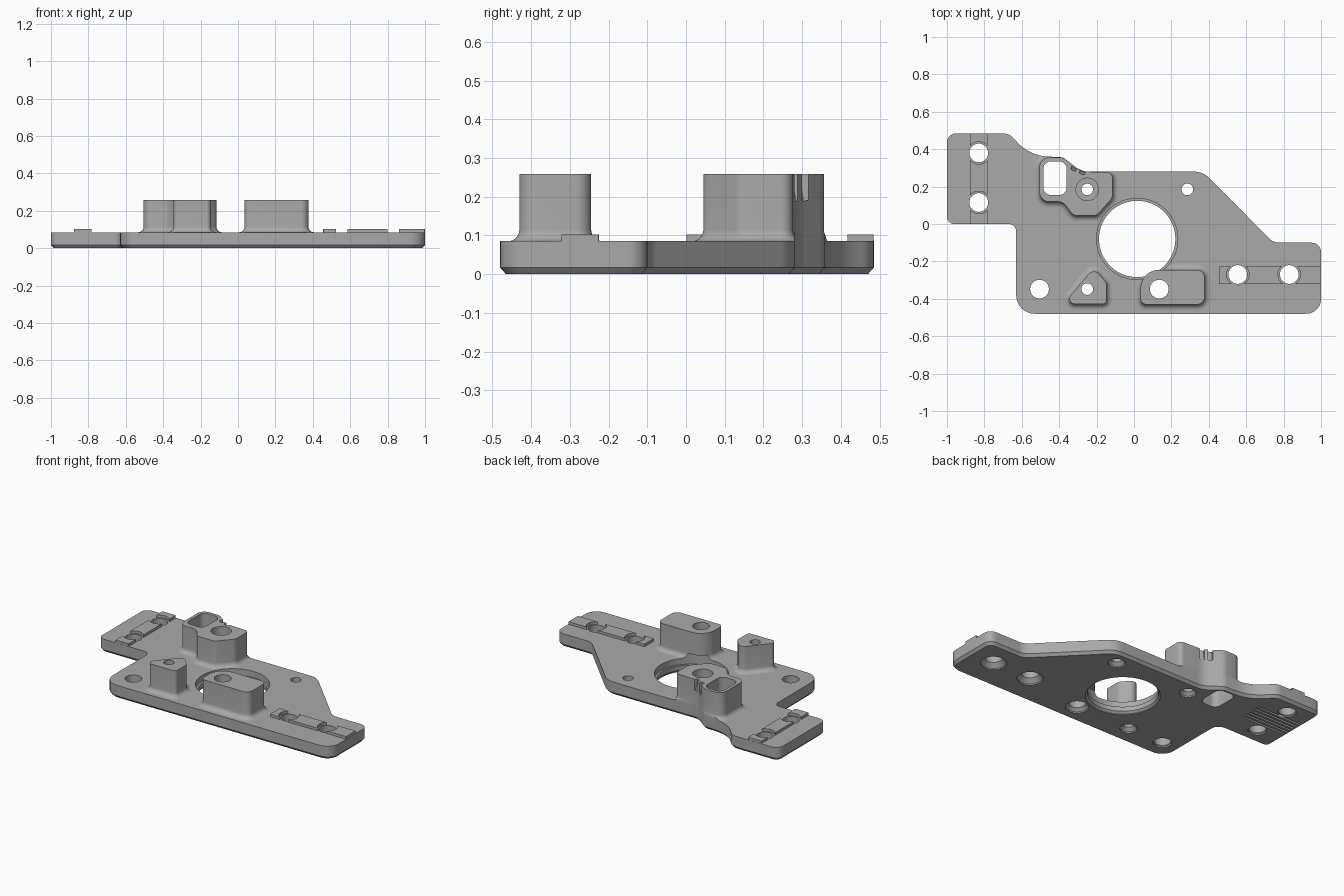
import bpy, bmesh, math
from mathutils import Vector

if "Cube" in bpy.data.objects:
    bpy.data.objects.remove(bpy.data.objects["Cube"])

grey = bpy.data.materials.new("plain grey")
grey.use_nodes = True
grey.diffuse_color = (0.4, 0.4, 0.4, 1)
grey.node_tree.nodes["Principled BSDF"].inputs["Base Color"].default_value = (0.4, 0.4, 0.4, 1)

THICK, TOP, FILLET = 0.085, 0.258, 0.03


def ring(corners, off=0.0, steps=8):
    """Rounded counter-clockwise outline from (x, y, radius) corners, grown by off."""
    pts, n = [], len(corners)
    for i, (x, y, r) in enumerate(corners):
        p = Vector((x, y))
        d1 = (p - Vector(corners[i - 1][:2])).normalized()
        d2 = (Vector(corners[(i + 1) % n][:2]) - p).normalized()
        n1, n2 = Vector((d1.y, -d1.x)), Vector((d2.y, -d2.x))
        turn = math.atan2(d1.x * d2.y - d1.y * d2.x, d1.dot(d2))
        s = 1 if turn > 0 else -1
        miter = (n1 + n2) / (1 + n1.dot(n2))
        r = max(r + s * off, 0.003)
        a0 = math.atan2(n1.y, n1.x)
        for k in range(steps + 1):
            a = a0 + turn * k / steps
            pts.append(p + miter * (off - s * r) + Vector((math.cos(a), math.sin(a))) * s * r)
    return pts


def loft(name, layers):
    """Closed solid through stacked rings [(points, z), ...]."""
    bm = bmesh.new()
    rows = [[bm.verts.new((p.x, p.y, z)) for p in pts] for pts, z in layers]
    n = len(rows[0])
    for lo, hi in zip(rows, rows[1:]):
        for i in range(n):
            j = (i + 1) % n
            bm.faces.new((lo[i], lo[j], hi[j], hi[i]))
    bm.faces.new(rows[0][::-1])
    bm.faces.new(rows[-1])
    mesh = bpy.data.meshes.new(name)
    bm.to_mesh(mesh)
    bm.free()
    mesh.materials.append(grey)
    ob = bpy.data.objects.new(name, mesh)
    bpy.context.collection.objects.link(ob)
    return ob


def prism(name, corners, z0, z1):
    return loft(name, [(ring(corners), z0), (ring(corners), z1)])


def rect(x0, x1, y0, y1, r=0.003):
    return [(x0, y0, r), (x1, y0, r), (x1, y1, r), (x0, y1, r)]


def turned(x, y, profile, sides=48):
    """Round cutter from (radius, z) steps."""
    arc = [2 * math.pi * k / sides for k in range(sides)]
    return loft("cutter", [([Vector((x + r * math.cos(a), y + r * math.sin(a))) for a in arc], z)
                           for r, z in profile])


def boolean(ob, tool, operation="DIFFERENCE"):
    mod = ob.modifiers.new("cut", "BOOLEAN")
    mod.operation, mod.object, mod.solver = operation, tool, "EXACT"
    bpy.context.view_layer.objects.active = ob
    bpy.ops.object.modifier_apply(modifier=mod.name)
    bpy.data.objects.remove(tool)


def drill(ob, x, y, r, z0=-0.1, z1=0.4):
    boolean(ob, turned(x, y, [(r, z0), (r, z1)]))


# Base plate with a chamfered lower edge
outline = [
    (-0.63, -0.48, 0.1), (1, -0.48, 0.08), (1, -0.1, 0.05), (0.745, -0.1, 0.08),
    (0.37, 0.28, 0.12), (-0.28, 0.28, 0.12), (-0.38, 0.357, 0.06), (-0.565, 0.365, 0.24),
    (-0.665, 0.485, 0.08), (-1, 0.485, 0.05), (-1, 0, 0.04), (-0.63, 0, 0.04),
]
plate = loft("base_plate", [(ring(outline, -0.015), 0), (ring(outline), 0.017),
                            (ring(outline), THICK)])

# Stepped main bore
bore = (0.017, -0.08)
boolean(plate, turned(*bore, [(0.216, -0.1), (0.216, 0.004), (0.204, 0.016), (0.204, 0.045),
                              (0.217, 0.045), (0.217, 0.4)], 96))

# Plate holes: x, y, radius, radius of the flare underneath
holes = [
    (-0.83, 0.38, 0.05, 0.054), (-0.83, 0.115, 0.05, 0.054),
    (0.555, -0.27, 0.05, 0.075), (0.83, -0.27, 0.05, 0.075),
    (-0.505, -0.348, 0.05, 0.054), (0.135, -0.348, 0.05, 0.068),
    (-0.25, -0.348, 0.031, 0.05), (-0.25, 0.185, 0.031, 0.05), (0.285, 0.185, 0.031, 0.05),
]
for x, y, r, wide in holes:
    boolean(plate, turned(x, y, [(wide, -0.1), (wide, 0.008), (r, 0.008 + wide - r), (r, 0.4)]))

pocket = rect(-0.485, -0.36, 0.155, 0.335, 0.04)
boolean(plate, prism("cutter", pocket, -0.1, 0.4))

# Fine grip grooves under the left wing
for k in range(6):
    y = 0.175 + 0.028 * k
    boolean(plate, prism("cutter", rect(-0.98, -0.67, y, y + 0.013), -0.1, 0.02))


def boss(name, corners):
    """Tall boss with a filleted foot, trimmed to the plate edge and the bore."""
    layers = [(ring(corners, FILLET), THICK - 0.004)]
    for k in range(7):
        a = math.pi / 2 * k / 6
        layers.append((ring(corners, FILLET * (1 - math.sin(a))),
                       THICK + FILLET * (1 - math.cos(a))))
    layers.append((ring(corners), TOP))
    ob = loft(name, layers)
    boolean(ob, prism("trim", outline, -0.1, 0.5), "INTERSECT")
    boolean(ob, turned(*bore, [(0.217, -0.1), (0.217, THICK + FILLET)], 96))
    return ob


# Rear pocket boss: counterbored screw hole, open pocket and two slanted slits
rear = boss("rear_pocket_boss", [
    (-0.505, 0.12, 0.05), (-0.38, 0.12, 0.06), (-0.325, 0.045, 0.04), (-0.2, 0.045, 0.04),
    (-0.115, 0.14, 0.05), (-0.115, 0.275, 0.03), (-0.28, 0.281, 0.1), (-0.38, 0.356, 0.06),
    (-0.505, 0.356, 0.05)])
boolean(rear, turned(-0.25, 0.185, [(0.031, 0), (0.031, 0.2), (0.06, 0.2), (0.06, 0.4)]))
boolean(rear, prism("cutter", pocket, -0.1, 0.4))
for x, y in ((-0.318, 0.305), (-0.272, 0.285)):
    slit = prism("cutter", rect(-0.014, 0.014, -0.016, 0.06), -0.05, 0.1)
    slit.location = (x, y, 0.24)
    slit.rotation_euler = (math.radians(12), 0, math.radians(-25))
    bpy.context.view_layer.update()
    boolean(rear, slit)

# Rear screw boss
side = boss("rear_screw_boss", [
    (0.145, 0.19, 0.04), (0.265, 0.05, 0.04), (0.375, 0.05, 0.03),
    (0.375, 0.262, 0.05), (0.345, 0.28, 0.03), (0.145, 0.28, 0.03)])
drill(side, 0.285, 0.185, 0.031)

# Front three-cornered boss
corner = boss("front_screw_boss", [
    (-0.345, -0.428, 0.03), (-0.147, -0.428, 0.02), (-0.147, -0.315, 0.03),
    (-0.215, -0.235, 0.035), (-0.345, -0.39, 0.02)])
drill(corner, -0.25, -0.348, 0.031)

# Front long boss
long_boss = boss("front_long_boss", [
    (0.035, -0.43, 0.03), (0.377, -0.43, 0.04), (0.377, -0.245, 0.04), (0.035, -0.245, 0.098)])
drill(long_boss, 0.135, -0.348, 0.05)

# Raised ribs, interrupted around their bolt holes
left_rib = prism("left_wing_rib", rect(-0.877, -0.783, 0.001, 0.484), THICK - 0.004, 0.102)
right_rib = prism("right_wing_rib", rect(0.455, 0.999, -0.322, -0.225), THICK - 0.004, 0.102)
for rib, spots in ((left_rib, holes[:2]), (right_rib, holes[2:4])):
    for x, y, r, wide in spots:
        drill(rib, x, y, 0.06)

# Smooth rounded walls, keep the sharp edges
bpy.ops.object.select_all(action="DESELECT")
for ob in (plate, rear, side, corner, long_boss, left_rib, right_rib):
    ob.select_set(True)
bpy.context.view_layer.objects.active = plate
bpy.ops.object.shade_smooth_by_angle(angle=math.radians(30))
